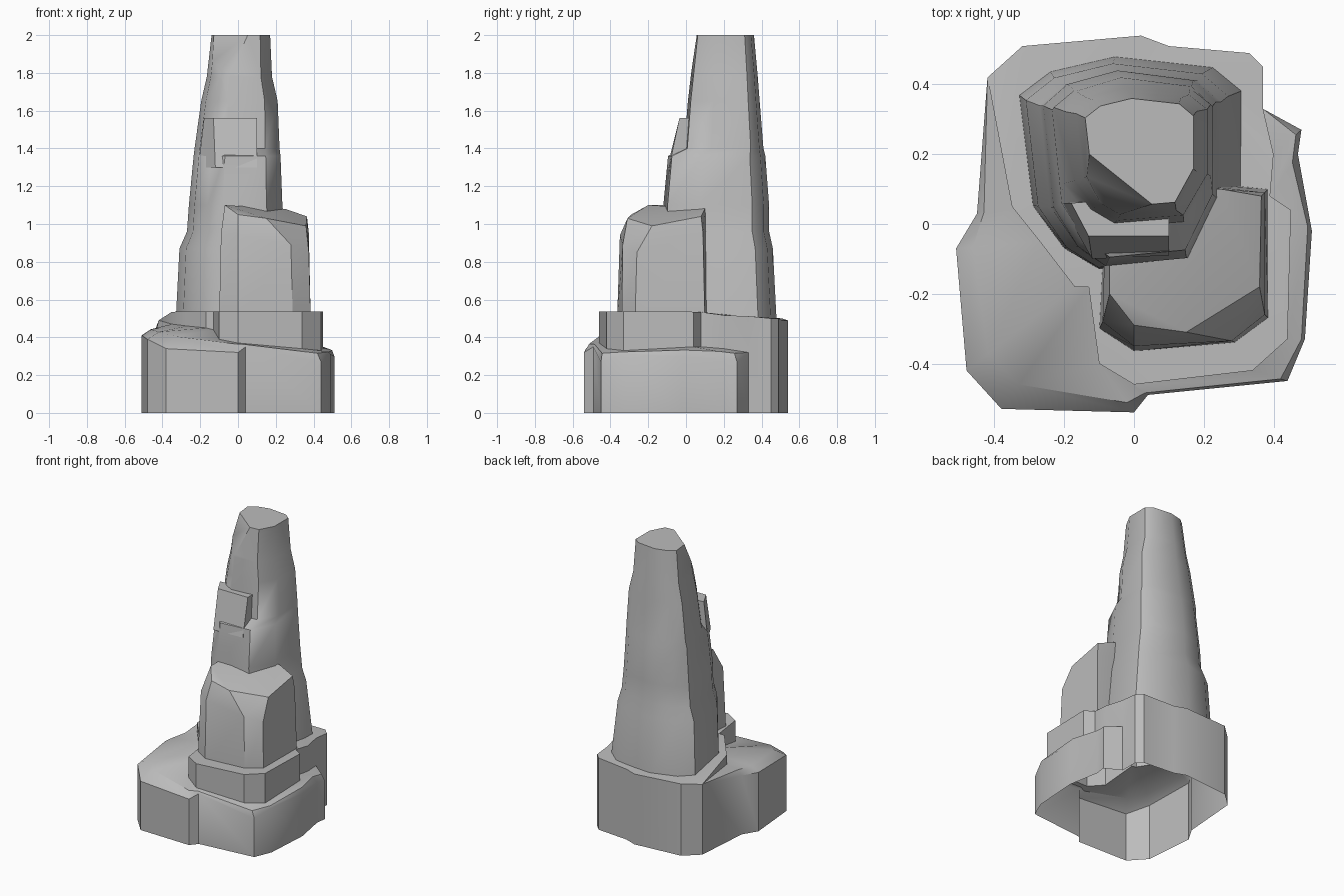
import bpy
import bmesh
import math
from mathutils import Vector

cube = bpy.data.objects.get("Cube")
if cube:
    bpy.data.objects.remove(cube, do_unlink=True)

# Single stone colour
stone = bpy.data.materials.new("grey stone")
stone.use_nodes = True
stone.diffuse_color = (0.5, 0.5, 0.5, 1)
stone.node_tree.nodes["Principled BSDF"].inputs["Base Color"].default_value = (0.5, 0.5, 0.5, 1)


def loft(rings):
    """Skin a stack of equal-length rings; close the top, leave the underside open."""
    bm = bmesh.new()
    loops = [[bm.verts.new(p) for p in ring] for ring in rings]
    count = len(loops[0])
    for low, high in zip(loops, loops[1:]):
        for i in range(count):
            j = (i + 1) % count
            bm.faces.new((low[i], low[j], high[j], high[i]))
    bm.faces.new(loops[-1])
    bmesh.ops.remove_doubles(bm, verts=bm.verts, dist=0.0005)
    return bm


def chop(bm, a, b, c):
    """Slice off everything above the plane through three points and cap the cut."""
    a, b, c = Vector(a), Vector(b), Vector(c)
    normal = (b - a).cross(c - a)
    if normal.z < 0:
        normal.negate()
    cut = bmesh.ops.bisect_plane(bm, geom=bm.verts[:] + bm.edges[:] + bm.faces[:],
                                 plane_co=a, plane_no=normal, clear_outer=True)
    edges = [e for e in cut["geom_cut"] if isinstance(e, bmesh.types.BMEdge)]
    bmesh.ops.contextual_create(bm, geom=edges)


def finish(name, bm, angle=32):
    """Turn a bmesh into a named stone object with smooth sides and sharp corners."""
    bmesh.ops.triangulate(bm, faces=[f for f in bm.faces if len(f.verts) > 4])
    bmesh.ops.recalc_face_normals(bm, faces=bm.faces)
    mesh = bpy.data.meshes.new(name)
    bm.to_mesh(mesh)
    bm.free()
    mesh.materials.append(stone)
    mesh.polygons.foreach_set("use_smooth", [True] * len(mesh.polygons))
    mesh.set_sharp_from_angle(angle=math.radians(angle))
    obj = bpy.data.objects.new(name, mesh)
    bpy.context.scene.collection.objects.link(obj)
    return obj


# Base: each entry pairs a rim point (x, y, z) with the foot of the raised ledge
base_plan = [
    ((-.42, .42, .49), (-.42, .42, .49)),
    ((-.32, .51, .50), (-.32, .51, .50)),
    ((.02, .54, .49), (.02, .54, .49)),
    ((.10, .51, .49), (.10, .51, .49)),
    ((.33, .49, .50), (.33, .49, .50)),
    ((.37, .45, .50), (.37, .45, .50)),
    ((.37, .33, .32), (.37, .33, .32)),
    ((.48, .27, .27), (.40, .20, .34)),
    ((.47, .20, .28), (.39, .08, .35)),
    ((.51, -.02, .30), (.45, .04, .35)),
    ((.49, -.33, .31), (.44, -.33, .33)),
    ((.44, -.45, .27), (.34, -.42, .34)),
    ((.04, -.49, .35), (.00, -.46, .37)),
    ((.00, -.54, .32), (-.10, -.40, .39)),
    ((-.38, -.53, .34), (-.13, -.18, .44)),
    ((-.48, -.42, .39), (-.17, -.18, .45)),
    ((-.51, -.07, .41), (-.27, -.05, .46)),
    ((-.45, .03, .41), (-.35, .05, .47)),
]


def ledge_height(x, y, z):
    return max(z, .525 - .04 * max(y, 0)) if y < .4 else z


rim = [Vector(a) for a, b in base_plan]
foot = [Vector(b) for a, b in base_plan]
ground = [(p.x, p.y, 0) for p in rim]
shoulder = []
for a, b in zip(rim, foot):
    p = a.lerp(b, .2)
    p.z = a.z + (b.z - a.z) * .65
    shoulder.append(p)
ledge = [(p.x, p.y, ledge_height(*p) + (.012 if p.y < .1 else 0)) for p in foot]
finish("base_rock", loft([ground, rim, shoulder, foot, ledge]))

# Tower: one rock outline fitted to a shrinking box at each height
outline = [(.2, .1), (.36, 0), (.83, .04), (1, .35), (1, .84),
           (.87, .95), (.43, 1), (.14, .93), (0, .82), (.06, .3)]
tower_boxes = [  # height, left, right, front, back
    (.48, -.33, .31, -.13, .48),
    (.87, -.31, .27, -.125, .46),
    (.96, -.27, .25, -.12, .44),
    (1.1, -.26, .235, -.12, .44),
    (1.36, -.235, .225, -.095, .42),
    (1.4, -.23, .22, -.01, .41),
    (1.65, -.195, .21, .01, .39),
    (1.78, -.165, .18, .025, .38),
    (2, -.14, .17, .05, .36),
]
tower = loft([[(l + (r - l) * u, f + (b - f) * v, z) for u, v in outline]
              for z, l, r, f, b in tower_boxes])
chop(tower, (-.14, .21, 2), (.06, .05, 2), (-.17, .03, 1.6))
finish("main_tower", tower, 40)

# Raised slab on the front of the tower
slab_low = [(-.21, .06, 1.3), (-.12, -.1, 1.3), (.1, -.09, 1.3), (.1, .08, 1.3)]
slab_top = [(-.18, .06, 1.56), (-.13, -.035, 1.56), (.1, -.035, 1.56), (.1, .08, 1.56)]
finish("front_slab", loft([slab_low, slab_top]))

# Shorter pillar in front, with a sloping bevelled crown
pillar_foot = [(-.1, -.3), (0, -.365), (.29, -.34), (.385, -.27),
               (.385, .1), (.2, .12), (-.08, .1)]
pillar_neck = [(-.09, -.28, .95), (0, -.35, .94), (.28, -.335, .89), (.375, -.26, .85),
               (.375, .09, .95), (.2, .11, .98), (-.08, .1, 1)]
pillar_crown = [(-.07, -.2, 1.1), (0, -.29, 1.05), (.15, -.31, 1.03), (.36, -.18, .99),
                (.365, .08, 1.04), (.25, .1, 1.08), (-.07, .1, 1.1)]
finish("front_pillar", loft([[(x, y, .49) for x, y in pillar_foot], pillar_neck, pillar_crown]))
